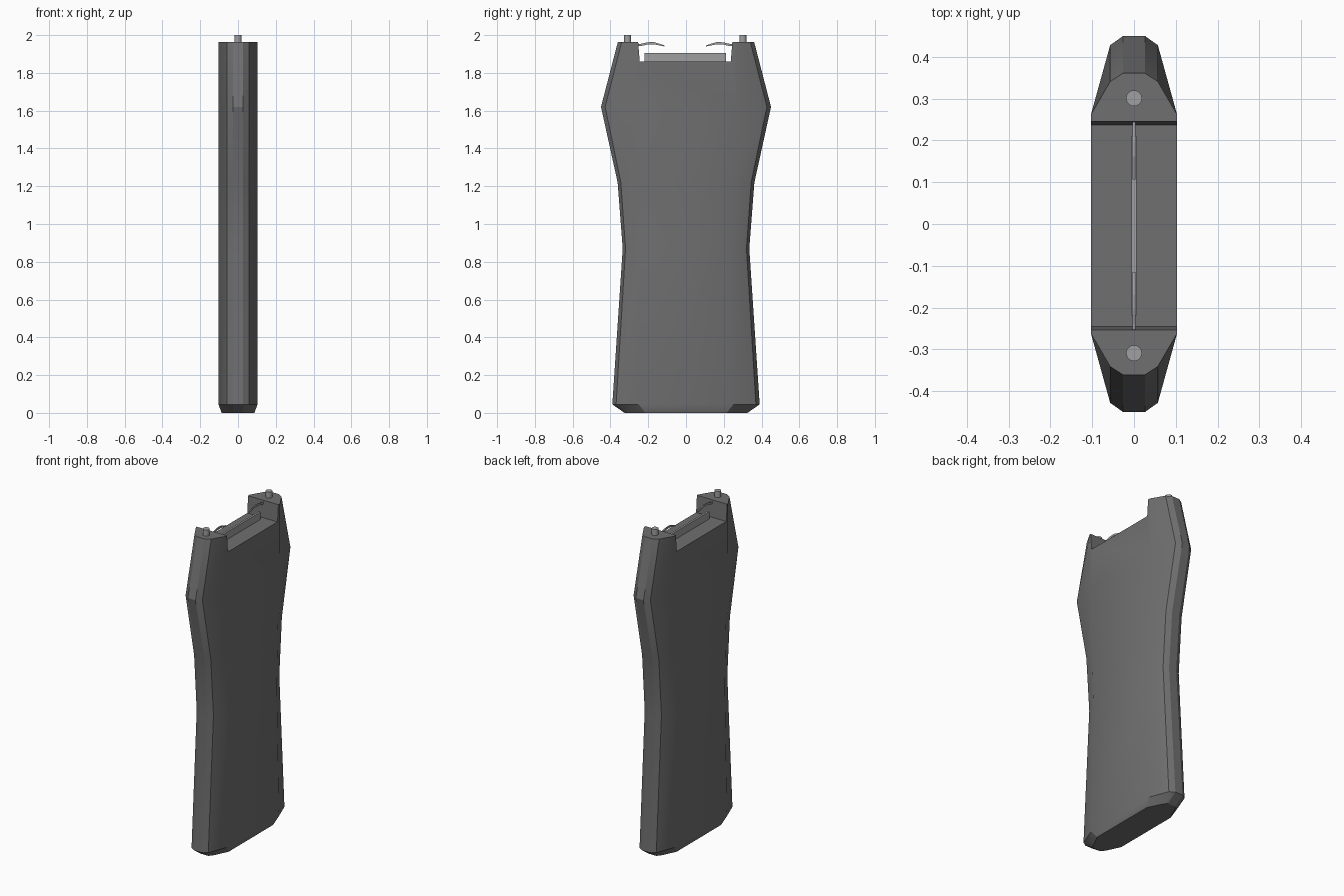
import bpy, bmesh
from mathutils import Vector
from math import radians

if "Cube" in bpy.data.objects:
    bpy.data.objects.remove(bpy.data.objects["Cube"])


def material(name, v):
    m = bpy.data.materials.new(name)
    m.diffuse_color = (v, v, v, 1)
    m.use_nodes = True
    m.node_tree.nodes["Principled BSDF"].inputs["Base Color"].default_value = m.diffuse_color
    return m


DARK = material("dark_plastic", 0.16)
METAL = material("metal", 0.35)


def make_object(name, bm, mat):
    bmesh.ops.recalc_face_normals(bm, faces=bm.faces)
    me = bpy.data.meshes.new(name)
    bm.to_mesh(me)
    bm.free()
    me.materials.append(mat)
    ob = bpy.data.objects.new(name, me)
    bpy.context.collection.objects.link(ob)
    return ob


def activate(ob):
    bpy.ops.object.select_all(action='DESELECT')
    ob.select_set(True)
    bpy.context.view_layer.objects.active = ob


def loft(name, rings, mat):
    bm = bmesh.new()
    loops = [[bm.verts.new(p) for p in r] for r in rings]
    n = len(loops[0])
    for a, b in zip(loops, loops[1:]):
        for i in range(n):
            j = (i + 1) % n
            bm.faces.new((a[i], a[j], b[j], b[i]))
    bm.faces.new(loops[0])
    bm.faces.new(loops[-1])
    return make_object(name, bm, mat)


def extrude_x(name, profile, half, mat):
    return loft(name, [[(x, y, z) for y, z in profile] for x in (-half, half)], mat)


def section(z, end, edge, shoulder, width=0.103, edge_x=0.057):
    # twelve-sided outline: flat sides, tapered shoulders, blunt ends
    q = [(width, shoulder), (edge_x, edge), (0.026, end)]
    half = q + [(-x, y) for x, y in reversed(q)]
    return [Vector((x, y, z)) for x, y in half + [(-x, -y) for x, y in half]]


# Grip body
body = loft("grip_body", [
    section(0.0, 0.325, 0.30, 0.215, 0.087, 0.046),
    section(0.045, 0.39, 0.37, 0.25),
    section(0.87, 0.335, 0.32, 0.23),
    section(1.22, 0.362, 0.345, 0.24),
    section(1.62, 0.45, 0.428, 0.262),
    section(1.963, 0.361, 0.341, 0.262),
], DARK)

# Notch between the two prongs
cutter = extrude_x("notch_cutter", [(-0.245, 1.86), (0.237, 1.86),
                                    (0.249, 2.01), (-0.257, 2.01)], 0.3, DARK)
cutter.hide_render = True
mod = body.modifiers.new("notch", 'BOOLEAN')
mod.operation = 'DIFFERENCE'
mod.solver = 'EXACT'
mod.object = cutter
activate(body)
bpy.ops.object.modifier_apply(modifier=mod.name)
bpy.data.objects.remove(cutter)
activate(body)
bpy.ops.object.shade_smooth_by_angle(angle=radians(25))

# Thin plate standing in the notch
extrude_x("centre_plate", [(-0.219, 1.85), (0.211, 1.85),
                           (0.211, 1.906), (-0.219, 1.906)], 0.006, METAL)

# Curved electrodes and round contact pins, one per prong
arc = [(0.27, 1.945), (0.235, 1.948), (0.20, 1.956), (0.165, 1.957), (0.111, 1.943)]
thick = [0.006, 0.006, 0.006, 0.006, 0.003]
for side, s in (("front", -1), ("back", 1)):
    prof = [(s * y - 0.004, z + t) for (y, z), t in zip(arc, thick)]
    prof += [(s * y - 0.004, z - t) for (y, z), t in reversed(list(zip(arc, thick)))]
    extrude_x(side + "_electrode", prof, 0.003, METAL)

    bpy.ops.mesh.primitive_cylinder_add(vertices=24, radius=0.019, depth=0.05,
                                        location=(0, s * 0.305 - 0.004, 1.975))
    pin = bpy.context.object
    pin.name = side + "_contact_pin"
    pin.data.materials.append(METAL)
    bpy.ops.object.shade_smooth_by_angle(angle=radians(30))
